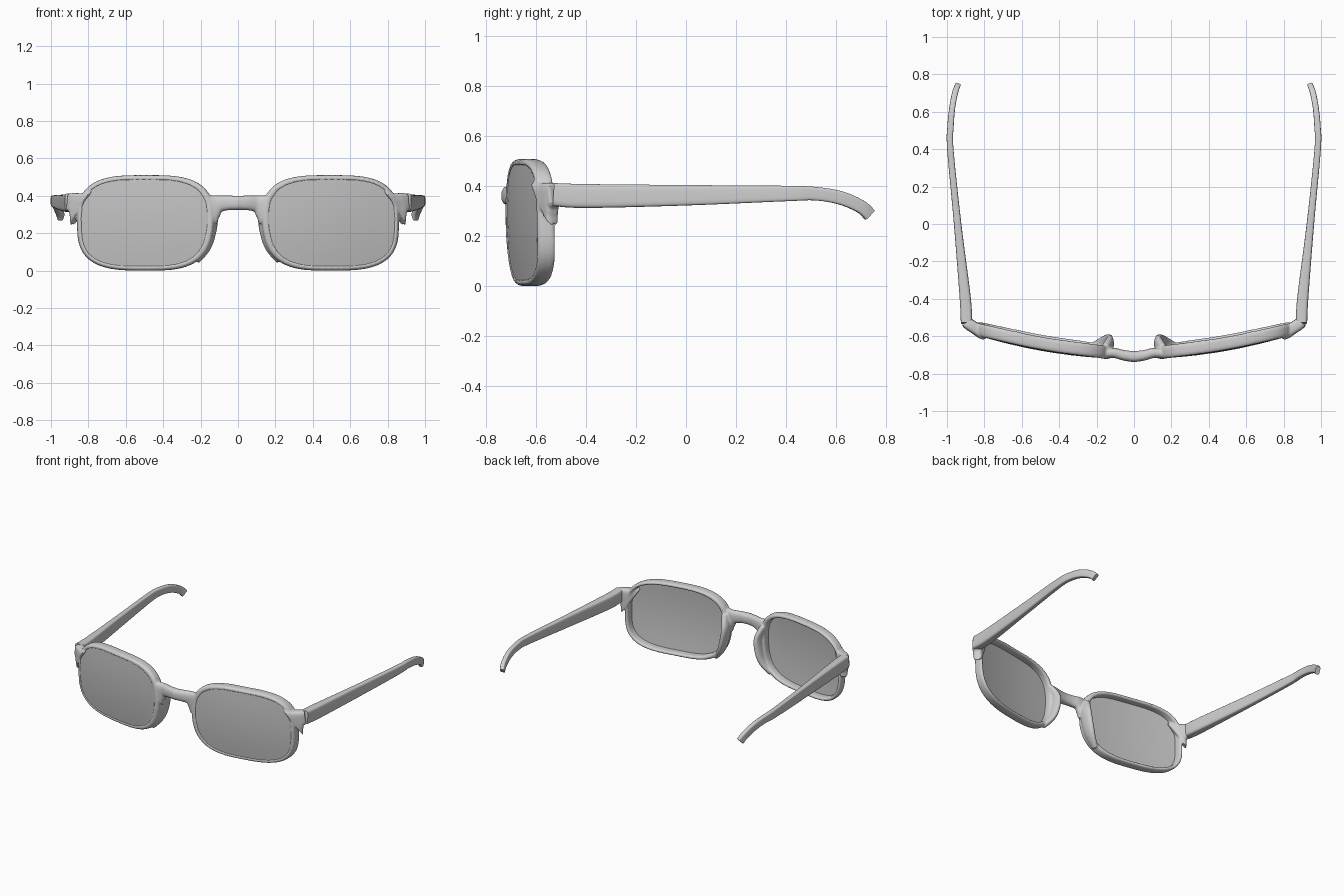
import bpy, bmesh, math
from mathutils import Vector

if "Cube" in bpy.data.objects:
    bpy.data.objects.remove(bpy.data.objects["Cube"])

LENS_X, LENS_Z, LENS_A, LENS_B, POWER = 0.5, 0.255, 0.335, 0.23, 3.2
STEPS = 96


def material(name, value):
    m = bpy.data.materials.new(name)
    m.diffuse_color = (value, value, value, 1)
    m.use_nodes = True
    m.node_tree.nodes["Principled BSDF"].inputs["Base Color"].default_value = m.diffuse_color
    return m


def front_y(x, z):
    """Wrapped front surface of the spectacles."""
    return -0.727 + 0.18 * x * x + 0.25 * (z - 0.3) ** 2


def outline(a, scale=1.0):
    """Rounded lens outline, narrower toward the lower nose side."""
    c, s = math.cos(a), math.sin(a)
    u = math.copysign(abs(c) ** (2 / POWER), c)
    w = math.copysign(abs(s) ** (2 / POWER), s)
    taper = 1 + (0.08 * min(0, w) if u < 0 else 0)
    return Vector((LENS_X + LENS_A * u * taper * scale, LENS_Z + LENS_B * w * scale))


def catmull(points, n=6):
    pts = [Vector(p) for p in points]
    out = []
    for i in range(len(pts) - 1):
        p0, p1 = pts[max(i - 1, 0)], pts[i]
        p2, p3 = pts[i + 1], pts[min(i + 2, len(pts) - 1)]
        for k in range(n):
            t = k / n
            out.append(0.5 * (2 * p1 + (p2 - p0) * t + (2 * p0 - 5 * p1 + 4 * p2 - p3) * t * t
                              + (3 * p1 - p0 - 3 * p2 + p3) * t ** 3))
    return out + [pts[-1]]


def skin(bm, rings, loop=False):
    """Join equal rings of points with quads; cap the ends unless looped."""
    rows = [[bm.verts.new(p) for p in r] for r in rings]
    n = len(rows[0])
    for i in range(len(rows) if loop else len(rows) - 1):
        a, b = rows[i], rows[(i + 1) % len(rows)]
        for j in range(n):
            bm.faces.new((a[j], a[(j + 1) % n], b[(j + 1) % n], b[j]))
    if not loop:
        bm.faces.new(rows[0][::-1])
        bm.faces.new(rows[-1])


def sweep(bm, stations, ref=(0, 0, 1), power=4, sides=20):
    """Stations are x, y, z, half thickness, half height."""
    path = catmull(stations)
    centres = [Vector(p[:3]) for p in path]
    rings = []
    for i, p in enumerate(path):
        t = (centres[min(i + 1, len(path) - 1)] - centres[max(i - 1, 0)]).normalized()
        side = t.cross(Vector(ref)).normalized()
        up = side.cross(t)
        ring = []
        for k in range(sides):
            a = 2 * math.pi * (k + 0.5) / sides
            c, s = math.cos(a), math.sin(a)
            ring.append(centres[i] + side * p[3] * math.copysign(abs(c) ** (2 / power), c)
                        + up * p[4] * math.copysign(abs(s) ** (2 / power), s))
        rings.append(ring)
    skin(bm, rings)


def finish(bm, name, mat):
    bmesh.ops.recalc_face_normals(bm, faces=bm.faces)
    mesh = bpy.data.meshes.new(name)
    bm.to_mesh(mesh)
    bm.free()
    mesh.materials.append(mat)
    obj = bpy.data.objects.new(name, mesh)
    bpy.context.collection.objects.link(obj)
    bpy.ops.object.select_all(action='DESELECT')
    obj.select_set(True)
    bpy.context.view_layer.objects.active = obj
    bpy.ops.object.shade_smooth_by_angle(angle=math.radians(40))
    mirror = obj.modifiers.new("mirror", 'MIRROR')
    mirror.use_mirror_merge = False
    return obj


frame_grey = material("frame_grey", 0.62)
lens_grey = material("lens_grey", 0.55)

# Rim: a rounded section carried round the lens outline
bm = bmesh.new()
section = [(0, 0.002), (0.6, 0), (0.9, 0.008), (1, 0.022), (1, 0.05),
           (0.85, 0.066), (0.4, 0.072), (0.05, 0.066), (0, 0.05)]
rings = []
for i in range(STEPS):
    a = 2 * math.pi * (i + 0.5) / STEPS
    p = outline(a)
    d = (outline(a + 0.02) - outline(a - 0.02)).normalized()
    normal = Vector((d.y, -d.x))
    width = 0.025 + 0.013 * max(0, -normal.x)
    ring = []
    for s, depth in section:
        q = p + normal * width * s
        ring.append((q.x, front_y(q.x, q.y) + depth, q.y))
    rings.append(ring)
skin(bm, rings, loop=True)

# Bridge half, flaring into the rim
sweep(bm, [(-0.01, -0.71, 0.362, 0.03, 0.038), (0.05, -0.703, 0.362, 0.028, 0.039),
           (0.10, -0.69, 0.357, 0.027, 0.046), (0.13, -0.69, 0.345, 0.028, 0.07),
           (0.153, -0.69, 0.335, 0.028, 0.10)], power=2.6)

# Nose pad flange behind the inner rim
sweep(bm, [(0.155, -0.66, 0.37, 0.02, 0.02), (0.130, -0.642, 0.29, 0.022, 0.045),
           (0.140, -0.637, 0.20, 0.022, 0.048), (0.168, -0.642, 0.12, 0.021, 0.04),
           (0.22, -0.655, 0.05, 0.016, 0.02)], ref=(0, 1, 0), power=2.2)

# End piece, narrowing from the rim to the hinge
sweep(bm, [(0.835, -0.568, 0.33, 0.031, 0.11), (0.853, -0.555, 0.346, 0.032, 0.08),
           (0.876, -0.54, 0.361, 0.032, 0.056), (0.90, -0.522, 0.366, 0.03, 0.047)])

# Merge the front parts into one moulded piece
front = finish(bm, "front_frame", frame_grey)
remesh = front.modifiers.new("mould", 'REMESH')
remesh.mode = 'VOXEL'
remesh.voxel_size = 0.006
remesh.use_smooth_shade = True
smooth = front.modifiers.new("soften", 'SMOOTH')
smooth.factor = 0.5
smooth.iterations = 4

# Temples with down-turned, inward-curving tips
bm = bmesh.new()
sweep(bm, [(0.896, -0.53, 0.367, 0.030, 0.046), (0.902, -0.4, 0.361, 0.030, 0.048),
           (0.943, 0.0, 0.364, 0.020, 0.041), (0.982, 0.4, 0.371, 0.017, 0.031),
           (0.981, 0.52, 0.37, 0.017, 0.027), (0.972, 0.62, 0.353, 0.016, 0.027),
           (0.957, 0.70, 0.318, 0.016, 0.026), (0.945, 0.735, 0.285, 0.015, 0.026)], power=5)
finish(bm, "temples", frame_grey)

# Lenses: thin curved shells seated in the rims
bm = bmesh.new()
levels = [0.02, 0.25, 0.5, 0.75, 1.015]
rings = []
for depth, scales in ((0.005, levels), (0.022, levels[::-1])):
    for f in scales:
        pts = [outline(2 * math.pi * (i + 0.5) / STEPS, f) for i in range(STEPS)]
        rings.append([(p.x, front_y(p.x, p.y) + depth, p.y) for p in pts])
skin(bm, rings)
finish(bm, "lenses", lens_grey)
